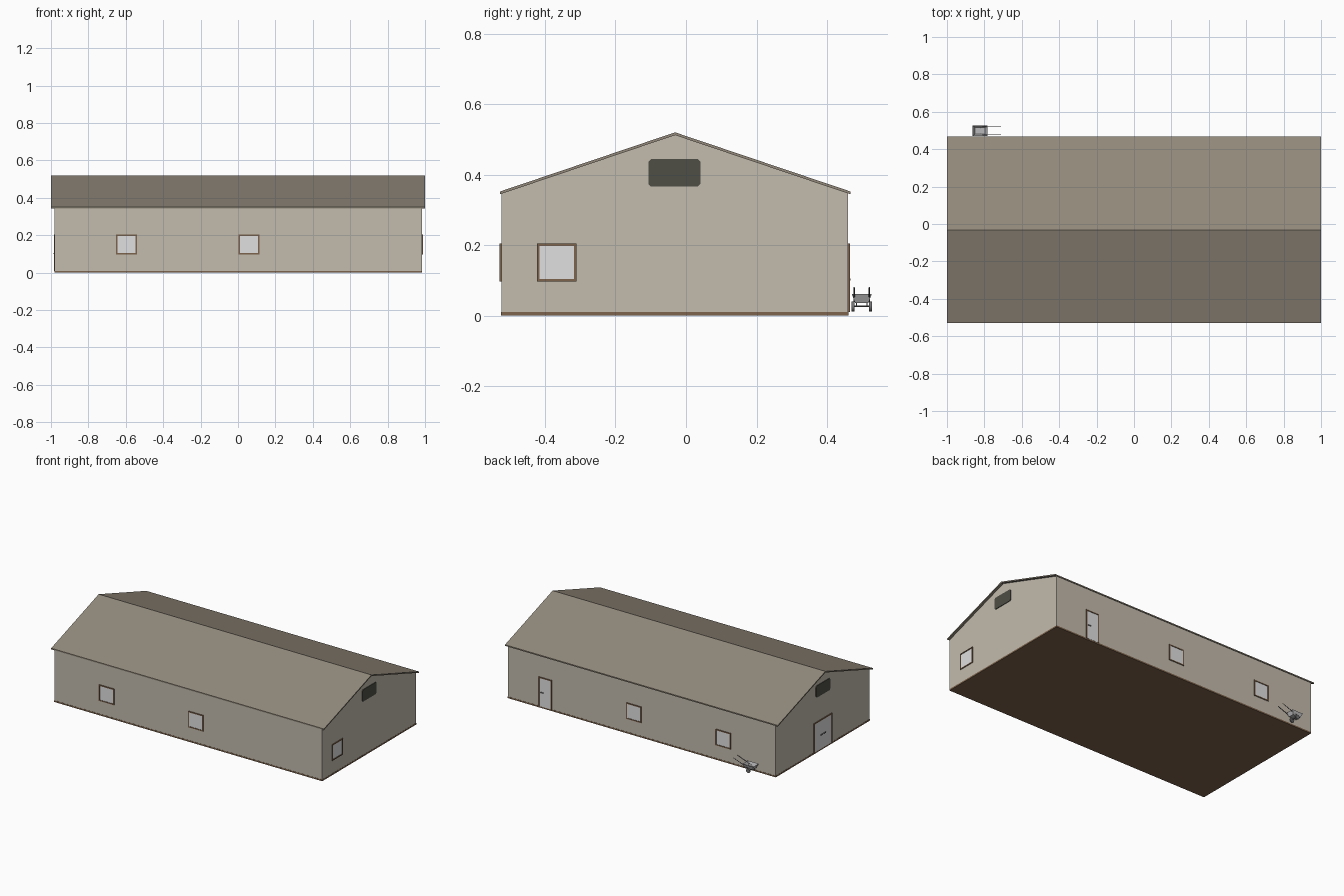
import bpy, bmesh
from mathutils import Vector

if "Cube" in bpy.data.objects:
    bpy.data.objects.remove(bpy.data.objects["Cube"])


def material(name, r, g, b):
    m = bpy.data.materials.new(name)
    lin = [((c / 255 + 0.055) / 1.055) ** 2.4 for c in (r, g, b)]
    m.diffuse_color = (*lin, 1)
    m.use_nodes = True
    m.node_tree.nodes["Principled BSDF"].inputs["Base Color"].default_value = m.diffuse_color
    return m


WALL = material("wall beige", 195, 187, 173)
ROOF = material("roof taupe", 146, 137, 123)
BROWN = material("trim brown", 125, 99, 76)
PALE = material("pale panel", 224, 224, 224)
DARK = material("vent charcoal", 78, 78, 70)
STEEL = material("barrow steel", 185, 185, 187)
IRON = material("iron grey", 115, 115, 117)

X0, X1, Y0, Y1 = -0.98, 0.984, -0.524, 0.46   # wall limits
RIDGE_Y, RIDGE_Z = -0.031, 0.52


def finish(name, bm, mat):
    bmesh.ops.recalc_face_normals(bm, faces=bm.faces)
    me = bpy.data.meshes.new(name)
    bm.to_mesh(me)
    bm.free()
    me.materials.append(mat)
    ob = bpy.data.objects.new(name, me)
    bpy.context.collection.objects.link(ob)
    return ob


def boxes(name, spans, mat):
    """One object from axis-aligned boxes given as (corner, opposite corner)."""
    bm = bmesh.new()
    for a, b in spans:
        a, b = Vector(a), Vector(b)
        vs = bmesh.ops.create_cube(bm, size=1)["verts"]
        for v in vs:
            v.co = (a + b) / 2 + v.co * (b - a)
    return finish(name, bm, mat)


def prism(name, pts, x0, x1, mat):
    """Extrude a (y, z) profile along x."""
    bm = bmesh.new()
    f = bm.faces.new([bm.verts.new((x0, y, z)) for y, z in pts])
    ext = bmesh.ops.extrude_face_region(bm, geom=[f])["geom"]
    bmesh.ops.translate(bm, vec=(x1 - x0, 0, 0),
                        verts=[v for v in ext if isinstance(v, bmesh.types.BMVert)])
    return finish(name, bm, mat)


def rod(name, a, b, r, mat, sides=8):
    a, b = Vector(a), Vector(b)
    bm = bmesh.new()
    bmesh.ops.create_cone(bm, cap_ends=True, segments=sides, radius1=r, radius2=r,
                          depth=(b - a).length)
    ob = finish(name, bm, mat)
    ob.location = (a + b) / 2
    ob.rotation_euler = (b - a).to_track_quat("Z", "Y").to_euler()
    return ob


# Each wall maps (along, height, outward distance) to world space
SIDES = {
    "front": lambda u, z, d: (u, Y0 - d, z),
    "back": lambda u, z, d: (u, Y1 + d, z),
    "right": lambda u, z, d: (X1 + d, u, z),
    "left": lambda u, z, d: (X0 - d, u, z),
}


def opening(name, side, u0, u1, z0, z1, sill=True):
    """Pale panel with a brown frame around it."""
    p, w, d = SIDES[side], 0.007, 0.005
    boxes(name + "_panel", [(p(u0 + w, z0, -0.002), p(u1 - w, z1 - w, 0.002))], PALE)
    bars = [(u0, u0 + w, z0, z1), (u1 - w, u1, z0, z1), (u0 + w, u1 - w, z1 - w, z1)]
    if sill:
        bars.append((u0 + w, u1 - w, z0, z0 + w))
    boxes(name + "_frame", [(p(a, c, -0.002), p(b, e, d)) for a, b, c, e in bars], BROWN)


# Floor slab, gabled wall block and roof
boxes("floor_slab", [((X0 - 0.001, Y0 - 0.001, 0), (X1 + 0.001, Y1 + 0.001, 0.01))], BROWN)
prism("walls", [(Y0, 0.01), (Y1, 0.01), (Y1, 0.347), (RIDGE_Y, RIDGE_Z - 0.007), (Y0, 0.347)],
      X0, X1, WALL)
prism("roof", [(-0.528, 0.352), (RIDGE_Y, RIDGE_Z), (0.467, 0.352),
               (0.467, 0.344), (RIDGE_Y, RIDGE_Z - 0.008), (-0.528, 0.344)], -1, 1, ROOF)

# Windows
for side in ("front", "back"):
    for i, u in enumerate((-0.652, 0.003)):
        opening(f"{side}_window_{i + 1}", side, u, u + 0.112, 0.097, 0.204)
opening("right_window", "right", -0.423, -0.311, 0.097, 0.204)

# Doors with handles
opening("back_door", "back", 0.66, 0.758, 0.01, 0.204, sill=False)
opening("double_door", "left", -0.127, 0.065, 0.01, 0.204, sill=False)
p = SIDES["back"]
boxes("back_door_handle", [(p(0.722, 0.1, 0), p(0.742, 0.106, 0.007))], IRON)
p = SIDES["left"]
boxes("double_door_seam", [(p(-0.032, 0.01, 0), p(-0.030, 0.197, 0.003))], IRON)
boxes("double_door_handles", [(p(u, 0.1, 0), p(u + 0.02, 0.106, 0.007))
                              for u in (-0.058, -0.024)], IRON)

# Gable vents with clipped corners
vy0, vy1, vz0, vz1, c = -0.107, 0.041, 0.366, 0.444, 0.008
vent = [(vy0 + c, vz0), (vy1 - c, vz0), (vy1, vz0 + c), (vy1, vz1 - c),
        (vy1 - c, vz1), (vy0 + c, vz1), (vy0, vz1 - c), (vy0, vz0 + c)]
prism("right_vent", vent, X1 - 0.002, X1 + 0.004, DARK)
prism("left_vent", vent, X0 - 0.004, X0 + 0.002, DARK)

# Garden cart: tapered open tray
CX, CY = -0.823, 0.4985
bm = bmesh.new()
for v in bmesh.ops.create_cube(bm, size=1)["verts"]:
    top = v.co.z > 0
    v.co = (CX + v.co.x * (0.08 if top else 0.056),
            CY + v.co.y * (0.057 if top else 0.038), 0.062 if top else 0.036)
bm.normal_update()
lid = max(bm.faces, key=lambda f: f.normal.z)
bmesh.ops.inset_region(bm, faces=[lid], thickness=0.003)
for v in lid.verts:
    v.co = (CX + (v.co.x - CX) * 0.72, CY + (v.co.y - CY) * 0.68, 0.039)
finish("cart_tray", bm, STEEL)

# Cart wheels, axle and handles
rod("cart_axle", (CX, 0.472, 0.027), (CX, 0.525, 0.027), 0.002, IRON)
for s, label in ((-1, "near"), (1, "far")):
    rod(f"cart_wheel_{label}", (CX, CY + s * 0.02, 0.026), (CX, CY + s * 0.0285, 0.026),
        0.014, IRON, 16)
    rod(f"cart_strut_{label}", (CX, CY + s * 0.015, 0.027), (CX, CY + s * 0.015, 0.04),
        0.002, IRON)
    rod(f"cart_handle_{label}", (CX, CY + s * 0.0215, 0.040), (-0.713, CY + s * 0.0215, 0.08),
        0.0018, IRON)
